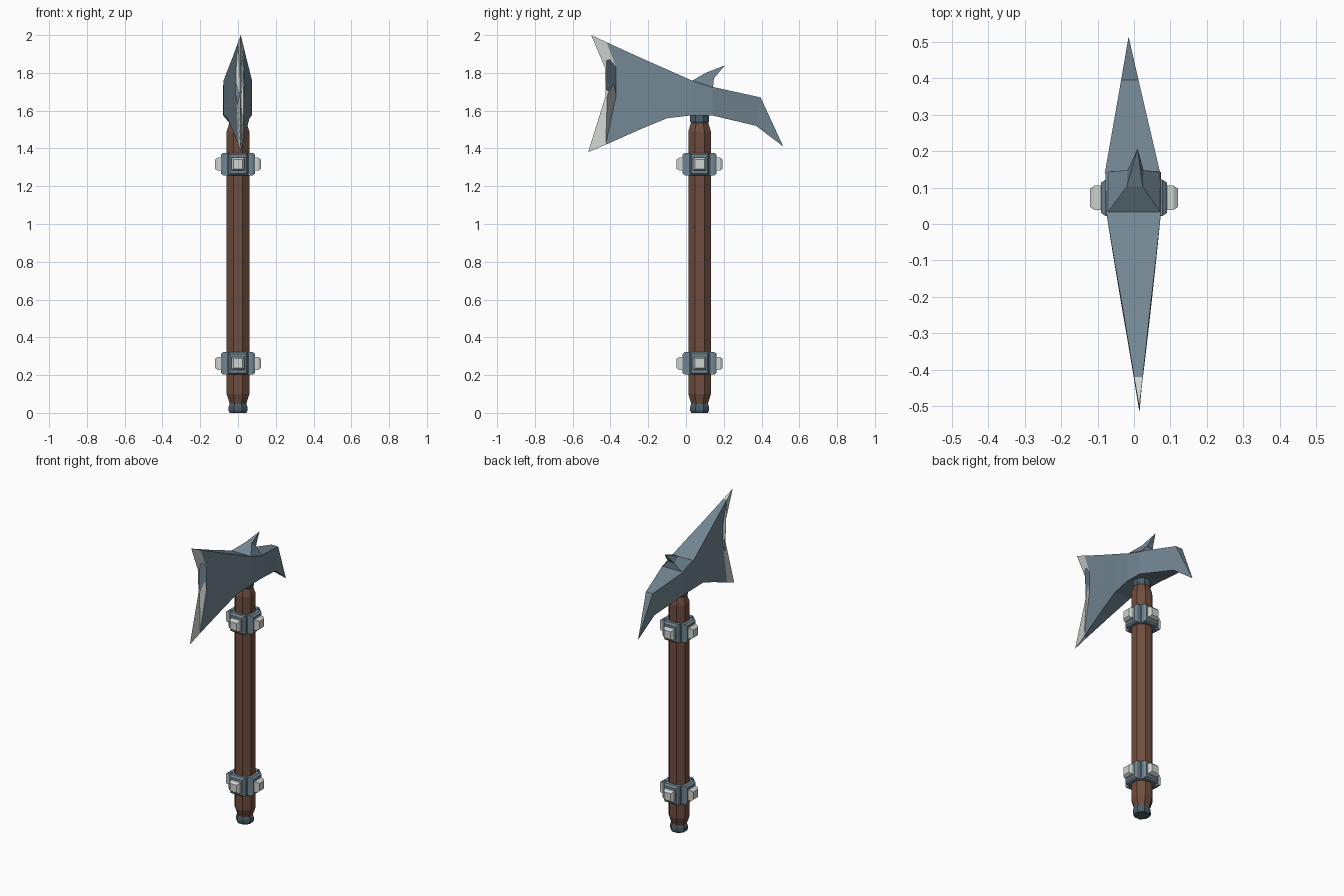
import bpy, bmesh, math
from mathutils import Vector, Matrix

if "Cube" in bpy.data.objects:
    bpy.data.objects.remove(bpy.data.objects["Cube"])

AXIS_Y = 0.072  # the shaft sits slightly behind the origin


def material(name, rgb):
    m = bpy.data.materials.new(name)
    m.diffuse_color = (*rgb, 1)
    m.use_nodes = True
    m.node_tree.nodes["Principled BSDF"].inputs["Base Color"].default_value = m.diffuse_color
    return m


STEEL = material("steel", (0.17, 0.24, 0.29))
DARK = material("dark_steel", (0.07, 0.11, 0.14))
WOOD = material("wood", (0.16, 0.075, 0.05))
BRIGHT = material("bright_steel", (0.62, 0.66, 0.63))


def add_loft(bm, rings, matrix=Matrix()):
    """Skin matching rings of points and cap both ends."""
    vs = [[bm.verts.new(matrix @ Vector(p)) for p in r] for r in rings]
    n = len(rings[0])
    for a, b in zip(vs, vs[1:]):
        for i in range(n):
            j = (i + 1) % n
            bm.faces.new((a[i], a[j], b[j], b[i]))
    bm.faces.new(vs[0][::-1])
    bm.faces.new(vs[-1])


def finish(name, bm, mat):
    bmesh.ops.remove_doubles(bm, verts=bm.verts, dist=0.0005)
    bmesh.ops.recalc_face_normals(bm, faces=bm.faces)
    me = bpy.data.meshes.new(name)
    bm.to_mesh(me)
    bm.free()
    me.materials.append(mat)
    ob = bpy.data.objects.new(name, me)
    bpy.context.collection.objects.link(ob)
    return ob


def turned(name, profile, mat):
    """Eight-sided turned part; profile is (flat radius, z)."""
    k = 1 / math.cos(math.pi / 8)
    rings = [[(r * k * math.cos(a), AXIS_Y + r * k * math.sin(a), z)
              for a in [(i + 0.5) * math.pi / 4 for i in range(8)]] for r, z in profile]
    bm = bmesh.new()
    add_loft(bm, rings)
    return finish(name, bm, mat)


def four_blocks(name, z, profile, mat):
    """Stepped square blocks on four sides; profile is (distance, half width, half height)."""
    bm = bmesh.new()
    rings = [[(d, -w, -h), (d, w, -h), (d, w, h), (d, -w, h)] for d, w, h in profile]
    for i in range(4):
        add_loft(bm, rings, Matrix.Translation((0, AXIS_Y, z)) @ Matrix.Rotation(i * math.pi / 2, 4, 'Z'))
    return finish(name, bm, mat)


# Shaft and end caps
turned("shaft", [(0.043, 0.04), (0.046, 0.055), (0.06, 0.10), (0.06, 1.49), (0.046, 1.535), (0.043, 1.55)], WOOD)
turned("pommel", [(0.044, 0), (0.05, 0.012), (0.05, 0.03), (0.044, 0.05)], DARK)
turned("neck_cap", [(0.044, 1.53), (0.05, 1.545), (0.05, 1.58), (0.044, 1.60)], DARK)

# Studded bands
for label, z in (("lower", 0.262), ("upper", 1.317)):
    turned(label + "_band", [(0.058, z - 0.06), (0.074, z - 0.052), (0.074, z + 0.052), (0.058, z + 0.06)], STEEL)
    four_blocks(label + "_band_blocks", z,
                [(0.05, 0.05, 0.06), (0.078, 0.05, 0.06), (0.09, 0.042, 0.05)], STEEL)
    four_blocks(label + "_studs", z,
                [(0.085, 0.034, 0.034), (0.108, 0.034, 0.034), (0.121, 0.025, 0.025)], BRIGHT)


# Axe head: columns of (y, z, half width) running top to bottom
def column(top, bottom):
    t, b = Vector(top), Vector(bottom)
    return [t.lerp(b, f) for f in (0, 0.3, 0.6, 1)]


def head_part(name, columns, mat):
    rings = [[(w - 0.029 * y, y, z) for y, z, w in c] +
             [(-w - 0.029 * y, y, z) for y, z, w in reversed(c)] for c in columns]
    bm = bmesh.new()
    add_loft(bm, rings)
    return finish(name, bm, mat)


edge = [(-0.502, 2.0, 0), (-0.43, 1.83, 0), (-0.425, 1.68, 0), (-0.518, 1.38, 0)]
inner = [(-0.42, 1.962, 0.012), (-0.37, 1.83, 0.02), (-0.37, 1.68, 0.02), (-0.425, 1.42, 0.011)]
head_part("cutting_edge", [edge, inner], BRIGHT)
head_part("axe_head", [
    inner,
    column((-0.245, 1.882, 0.036), (-0.245, 1.50, 0.038)),
    column((-0.10, 1.818, 0.057), (-0.10, 1.56, 0.058)),
    column((0.03, 1.76, 0.075), (0.03, 1.575, 0.075)),
    column((0.145, 1.725, 0.075), (0.138, 1.575, 0.075)),
    column((0.395, 1.67, 0.024), (0.37, 1.52, 0.022)),
    column((0.515, 1.41, 0), (0.515, 1.41, 0)),
], STEEL)

# Small curved spike on top of the head
bm = bmesh.new()
add_loft(bm, [
    [(-0.074, 0.03, 1.757), (0.074, 0.03, 1.757), (0.074, 0.143, 1.722), (-0.074, 0.143, 1.722)],
    [(-0.02, 0.103, 1.80), (0.024, 0.103, 1.80), (0.026, 0.148, 1.772), (-0.018, 0.148, 1.772)],
    [(0.01, 0.207, 1.84)] * 4,
])
finish("top_spike", bm, STEEL)
